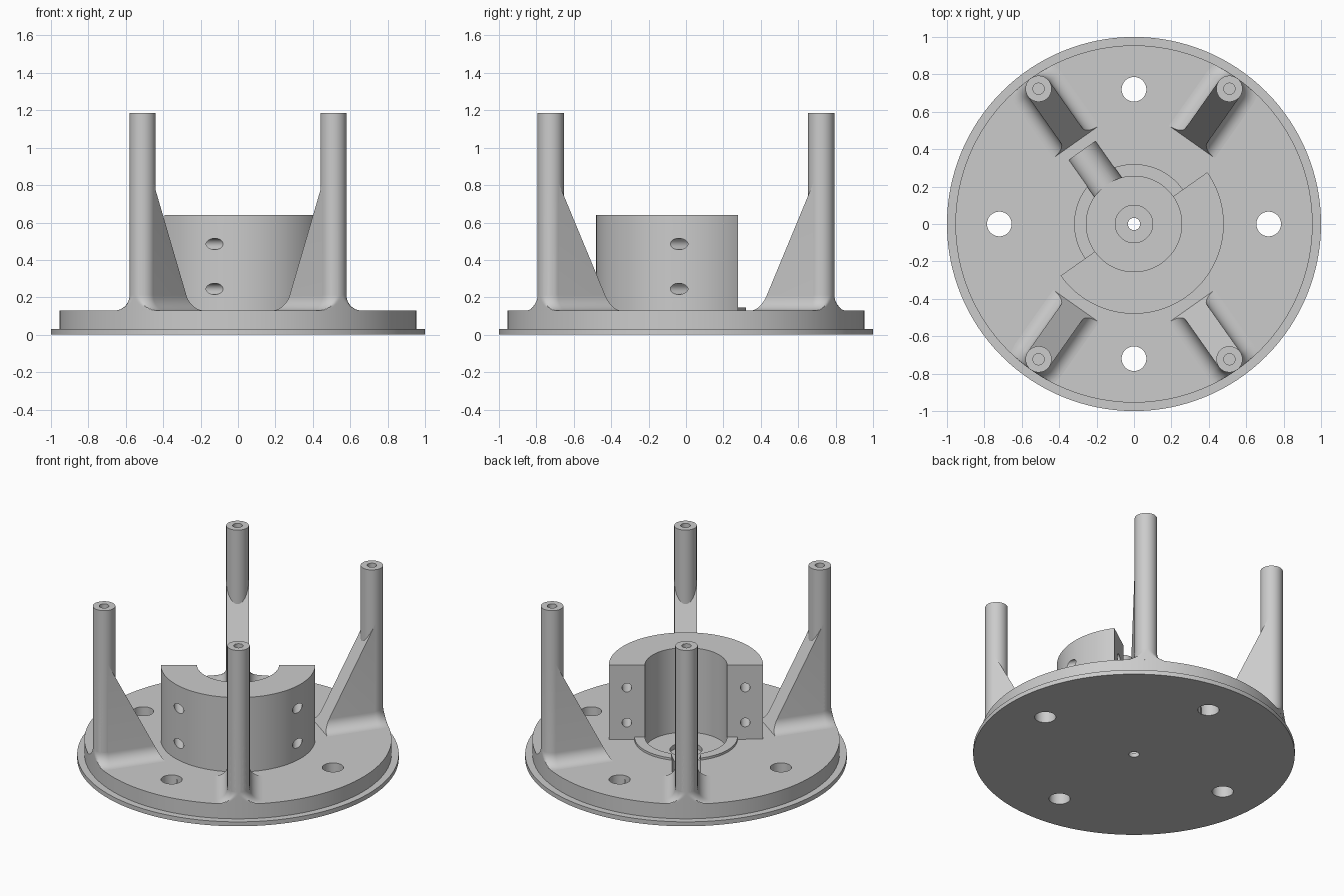
import bpy, bmesh
from math import sin, cos, pi, radians, sqrt
from mathutils import Matrix, Vector

cube = bpy.data.objects.get("Cube")
if cube:
    bpy.data.objects.remove(cube, do_unlink=True)

grey = bpy.data.materials.new("light grey")
grey.use_nodes = True
grey.diffuse_color = (0.6, 0.6, 0.6, 1)
grey.node_tree.nodes["Principled BSDF"].inputs["Base Color"].default_value = (0.6, 0.6, 0.6, 1)

POST_R, POST_DIST, DISC_R, DECK = 0.07, 0.885, 0.955, 0.13
DIAGONAL = radians(54.8)
FILLET = 0.08


def finish(bm, name, matrix=Matrix()):
    bmesh.ops.recalc_face_normals(bm, faces=bm.faces)
    mesh = bpy.data.meshes.new(name)
    bm.to_mesh(mesh)
    bm.free()
    mesh.materials.append(grey)
    obj = bpy.data.objects.new(name, mesh)
    obj.matrix_world = matrix
    bpy.context.collection.objects.link(obj)
    return obj


def bridge(bm, a, b):
    for i in range(len(a)):
        j = (i + 1) % len(a)
        bm.faces.new((a[i], a[j], b[j], b[i]))


def lathe(name, profile, steps, start=0.0, sweep=2 * pi, matrix=Matrix()):
    """Revolve a closed (radius, z) outline, capping the ends of a partial sweep."""
    bm = bmesh.new()
    full = sweep > 6.28
    rings = []
    for k in range(steps if full else steps + 1):
        a = start + sweep * k / steps
        rings.append([bm.verts.new((r * cos(a), r * sin(a), z)) for r, z in profile])
    for a, b in zip(rings, rings[1:]):
        bridge(bm, a, b)
    if full:
        bridge(bm, rings[-1], rings[0])
    else:
        bm.faces.new(rings[0])
        bm.faces.new(rings[-1])
    return finish(bm, name, matrix)


def rod(name, radius, start, end):
    """Solid cylinder between two points, used for cutting."""
    start, end = Vector(start), Vector(end)
    axis = end - start
    bm = bmesh.new()
    bmesh.ops.create_cone(bm, cap_ends=True, segments=48, radius1=radius,
                          radius2=radius, depth=axis.length)
    turn = axis.to_track_quat('Z', 'Y').to_matrix().to_4x4()
    obj = finish(bm, name, Matrix.Translation((start + end) / 2) @ turn)
    obj.hide_render = True
    return obj


def activate(obj):
    bpy.ops.object.select_all(action='DESELECT')
    obj.select_set(True)
    bpy.context.view_layer.objects.active = obj


def cut(obj, cutters):
    activate(obj)
    for c in cutters:
        mod = obj.modifiers.new("cut", 'BOOLEAN')
        mod.operation, mod.solver, mod.object = 'DIFFERENCE', 'EXACT', c
        bpy.ops.object.modifier_apply(modifier=mod.name)
        bpy.data.objects.remove(c, do_unlink=True)


def smooth(obj):
    activate(obj)
    bpy.ops.object.shade_smooth_by_angle(angle=radians(25))


# Stepped base disc with a raised lip around the central recess
base = lathe("base_disc", [
    (0.033, 0), (1, 0), (1, 0.03), (DISC_R, 0.03), (DISC_R, DECK), (0.32, DECK),
    (0.32, 0.145), (0.255, 0.145), (0.255, 0.06), (0.1, 0.06), (0.1, 0.03),
    (0.033, 0.03)], 128)
out = Vector((-cos(DIAGONAL), sin(DIAGONAL), 0))     # open side of the holder
along = Vector((sin(DIAGONAL), cos(DIAGONAL), 0))    # along its flat faces
up = Vector((0, 0, 1))
bolts = []
for k in range(4):
    p = Vector((cos(k * pi / 2), sin(k * pi / 2), 0)) * 0.72
    bolts.append(rod("bolt_cutter", 0.066, p - up * 0.1, p + up * 0.3))
# Round-bottomed channel leading out of the recess
channel = rod("channel_cutter", 0.09, out * 0.19 + up * 0.1505, out * 0.48 + up * 0.1505)
cut(base, bolts + [channel])
smooth(base)

# Half-round holder with four cross holes
holder = lathe("half_holder", [(0.255, DECK), (0.48, DECK), (0.48, 0.64), (0.255, 0.64)],
               64, start=pi / 2 - DIAGONAL - pi, sweep=pi)
drills = []
for side in (-1, 1):
    for z in (0.245, 0.485):
        p = along * side * 0.368 + up * z
        drills.append(rod("drill_cutter", 0.03, p + out * 0.1, p - out * 0.6))
cut(holder, drills)
smooth(holder)


def gusset(name, matrix):
    """Sloped web with filleted foot; the fillet is trimmed at the disc edge."""
    levels = [(DECK + FILLET * (1 - cos(t)), POST_R + FILLET * (1 - sin(t)))
              for t in (i * pi / 20 for i in range(11))]
    levels.append((0.815, POST_R))
    bm = bmesh.new()
    rings = []
    for z, w in levels:
        inner = 0.537 + (z - DECK) / 1.97
        pts = [(inner, -w)]
        for i in range(33):
            a = -pi / 2 + pi * i / 32
            x, y = POST_DIST + w * cos(a), w * sin(a)
            scale = min(1, DISC_R / sqrt(x * x + y * y))
            pts.append((x * scale, y * scale))
        pts.append((inner, w))
        rings.append([bm.verts.new((x, y, z)) for x, y in pts])
    for a, b in zip(rings, rings[1:]):
        bridge(bm, a, b)
    bm.faces.new(rings[0])
    bm.faces.new(rings[-1])
    smooth(finish(bm, name, matrix))


# Four posts with blind top holes, each braced by a gusset
corners = {"back_left": DIAGONAL, "back_right": pi - DIAGONAL,
           "front_right": pi + DIAGONAL, "front_left": -DIAGONAL}
for label, angle in corners.items():
    turn = Matrix.Rotation(angle, 4, 'Z')
    post = lathe(label + "_post", [
        (0, 0.2), (POST_R, 0.2), (POST_R, 1.185), (0.03, 1.185), (0.03, 0.95), (0, 0.95)],
        64, matrix=turn @ Matrix.Translation((POST_DIST, 0, 0)))
    bm = bmesh.new()
    bm.from_mesh(post.data)
    bmesh.ops.remove_doubles(bm, verts=bm.verts, dist=1e-5)
    bmesh.ops.dissolve_degenerate(bm, edges=bm.edges, dist=1e-5)
    bmesh.ops.recalc_face_normals(bm, faces=bm.faces)
    bm.to_mesh(post.data)
    bm.free()
    smooth(post)
    gusset(label + "_gusset", turn)
